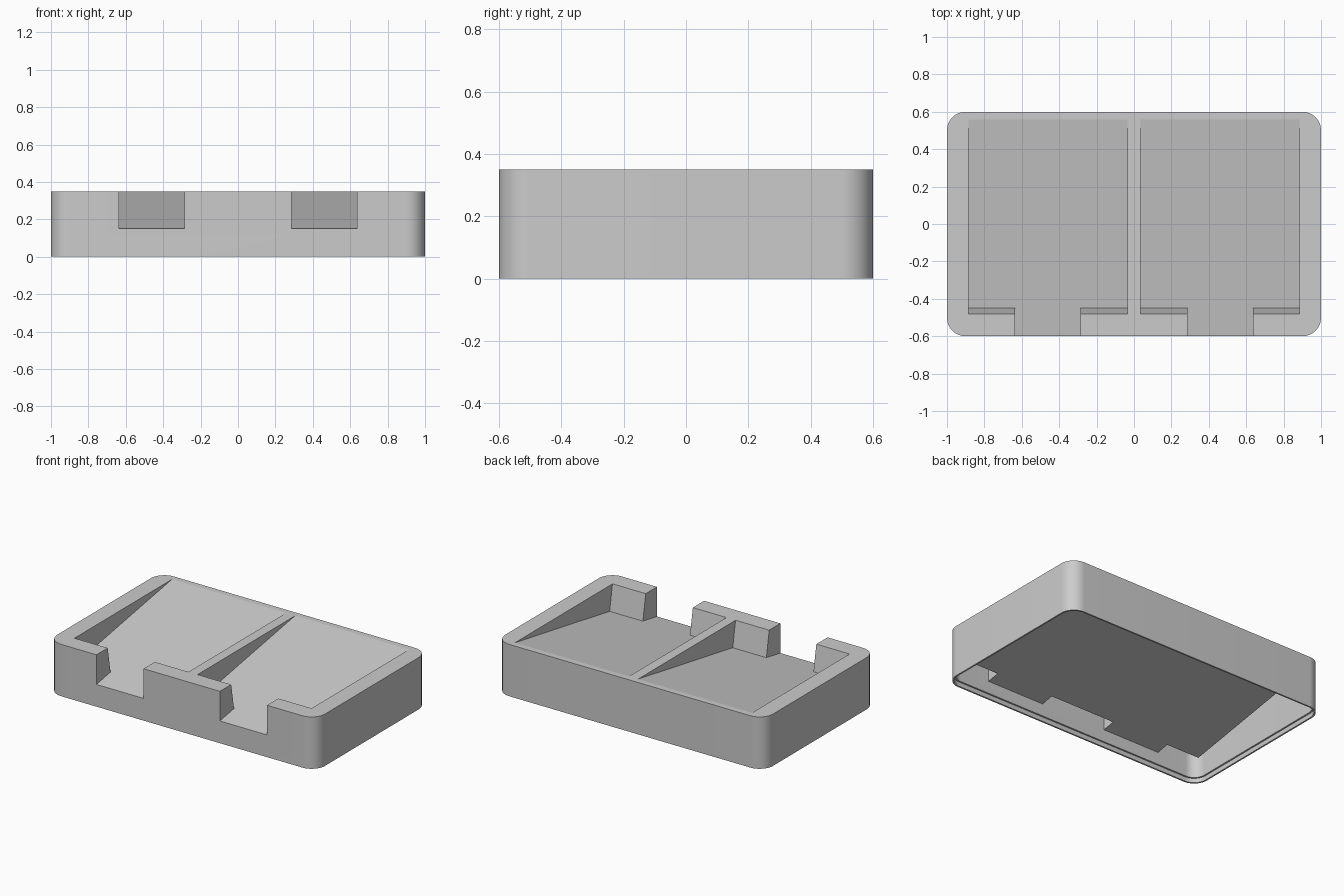
import bpy, bmesh, math

if "Cube" in bpy.data.objects:
    bpy.data.objects.remove(bpy.data.objects["Cube"], do_unlink=True)

HALF_X, HALF_Y, HEIGHT, CORNER = 1.0, 0.6, 0.35, 0.1
WALL, SHELL = 0.022, 0.04    # outer wall, thickness around the pockets
SLOPE = 0.2 / 1.16           # floor rise, front edge to back rim
POCKET_X = 0.885             # half width of both pockets together
NOTCH_X, NOTCH_HALF = 0.461, 0.176

grey = bpy.data.materials.new("plain grey")
grey.use_nodes = True
grey.diffuse_color = (0.6, 0.6, 0.6, 1)
grey.node_tree.nodes["Principled BSDF"].inputs["Base Color"].default_value = (0.6, 0.6, 0.6, 1)


def extrude(name, points, offset):
    """Solid made by sweeping a closed outline along an offset."""
    bm = bmesh.new()
    face = bm.faces.new([bm.verts.new(p) for p in points])
    moved = bmesh.ops.extrude_face_region(bm, geom=[face])["geom"]
    bmesh.ops.translate(bm, vec=offset,
                        verts=[g for g in moved if isinstance(g, bmesh.types.BMVert)])
    bmesh.ops.recalc_face_normals(bm, faces=bm.faces[:])
    mesh = bpy.data.meshes.new(name)
    bm.to_mesh(mesh)
    bm.free()
    mesh.materials.append(grey)
    ob = bpy.data.objects.new(name, mesh)
    bpy.context.collection.objects.link(ob)
    return ob


def rounded_slab(name, inset, low, high, steps=16):
    r = CORNER - inset
    points = []
    for quarter, (sx, sy) in enumerate([(1, 1), (-1, 1), (-1, -1), (1, -1)]):
        for i in range(steps + 1):
            a = math.pi / 2 * (quarter + i / steps)
            points.append((sx * (HALF_X - CORNER) + r * math.cos(a),
                           sy * (HALF_Y - CORNER) + r * math.sin(a), low))
    return extrude(name, points, (0, 0, high - low))


def side_prism(name, profile, x0, x1):
    return extrude(name, [(x0, y, z) for y, z in profile], (x1 - x0, 0, 0))


def cut(target, cutter):
    mod = target.modifiers.new("cut", 'BOOLEAN')
    mod.operation, mod.solver, mod.object = 'DIFFERENCE', 'EXACT', cutter
    bpy.context.view_layer.update()
    bpy.context.view_layer.objects.active = target
    bpy.ops.object.modifier_apply(modifier=mod.name)
    bpy.data.objects.remove(cutter, do_unlink=True)


def pocket_solid(name, grow):
    """Space above the sloping floor, less the three blocks of the front wall."""
    def floor_z(y):
        return 0.15 - grow + SLOPE * (y + HALF_Y)

    front, back, top = -0.8, 0.75, 0.6
    profile = [(front, floor_z(front)), (back, floor_z(back)), (back, top), (front, top)]
    solid = side_prism(name, profile, -POCKET_X - grow, POCKET_X + grow)

    # Block faces stand square to the floor
    def wall_y(z):
        y = -0.45 - grow
        return y - SLOPE * (z - floor_z(y))

    block = [(-1.5, -1), (wall_y(-1), -1), (wall_y(1), 1), (-1.5, 1)]
    inner = NOTCH_X - NOTCH_HALF - grow
    outer = NOTCH_X + NOTCH_HALF + grow
    for x0, x1 in ((-1.3, -outer), (-inner, inner), (outer, 1.3)):
        cut(solid, side_prism("block_cutter", block, x0, x1))
    return solid


# Outer body
body = rounded_slab("tray_body", 0, 0, HEIGHT)

# Hollow underside that follows the pockets and notches
cavity = rounded_slab("cavity_cutter", WALL, -0.2, HEIGHT - 0.03)
cut(cavity, pocket_solid("pocket_shell", SHELL))
cut(body, cavity)

# Stepped recess around the bottom rim
cut(body, rounded_slab("rim_cutter", WALL / 2, -0.1, 0.03))

# Twin pockets with open notches, leaving the divider standing
pockets = pocket_solid("pocket_cutter", 0)
divider = [(-1.2, -0.9), (1.2, -0.9), (1.2, 0.9), (-1.2, 0.9)]
cut(pockets, side_prism("divider_cutter", divider, -0.034, 0.034))
cut(body, pockets)

# Smooth rounded corners, crisp flat faces
bpy.ops.object.select_all(action='DESELECT')
body.select_set(True)
bpy.context.view_layer.objects.active = body
bpy.ops.object.shade_smooth_by_angle(angle=math.radians(8))
